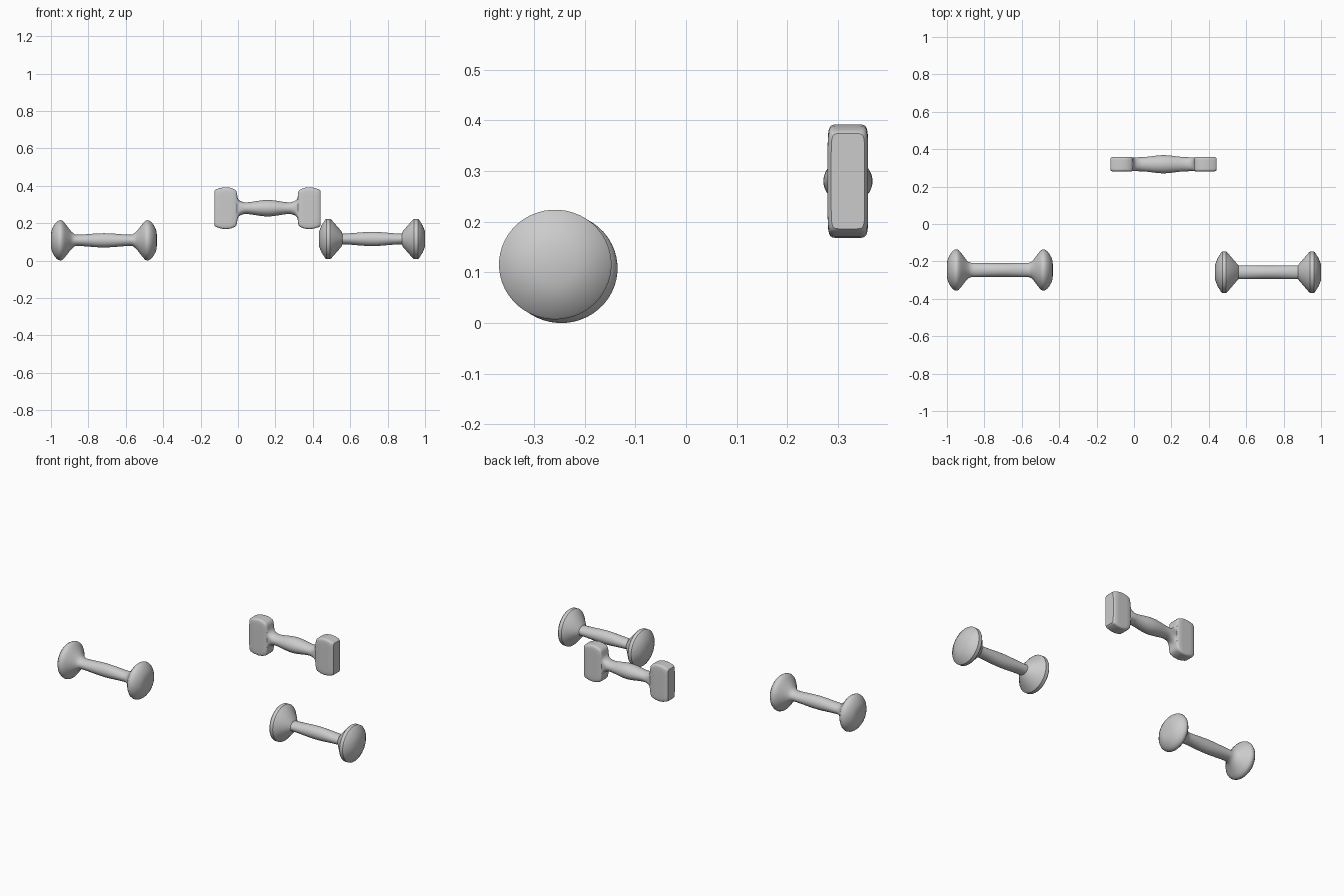
import bpy, bmesh
from math import cos, sin, pi, copysign

if "Cube" in bpy.data.objects:
    bpy.data.objects.remove(bpy.data.objects["Cube"])


def section(hy, hz, n, sides):
    """Superellipse ring: n = 2 is an ellipse, large n a rounded rectangle."""
    pts = []
    for i in range(sides):
        a = 2 * pi * (i + 0.5) / sides
        c, s = cos(a), sin(a)
        pts.append((copysign(abs(c) ** (2 / n), c) * hy,
                    copysign(abs(s) ** (2 / n), s) * hz))
    return pts


def dumbbell(name, centre, half, stations, sides, angle):
    """Loft the end-to-middle stations (offset from end, hy, hz, n), mirrored in x."""
    rows = [(-half + d, hy, hz, n) for d, hy, hz, n in stations]
    rows += [(-x, hy, hz, n) for x, hy, hz, n in reversed(rows) if x < -1e-4]
    bm = bmesh.new()
    rings = [[bm.verts.new((x, y, z)) for y, z in section(hy, hz, n, sides)]
             for x, hy, hz, n in rows]
    for a, b in zip(rings, rings[1:]):
        for i in range(sides):
            j = (i + 1) % sides
            bm.faces.new((a[i], a[j], b[j], b[i]))
    bm.faces.new(rings[0])
    bm.faces.new(rings[-1])
    bmesh.ops.recalc_face_normals(bm, faces=bm.faces)
    mesh = bpy.data.meshes.new(name)
    bm.to_mesh(mesh)
    bm.free()
    ob = bpy.data.objects.new(name, mesh)
    bpy.context.collection.objects.link(ob)
    ob.location = centre
    bpy.ops.object.select_all(action='DESELECT')
    bpy.context.view_layer.objects.active = ob
    ob.select_set(True)
    bpy.ops.object.shade_smooth_by_angle(angle=angle)


def grip(start, half, ends, middle, steps=10):
    """Handle stations swelling smoothly from the head to the middle."""
    out = []
    for i in range(steps + 1):
        t = i / steps
        w = (1 - cos(pi * t)) / 2
        out.append((start + (half - start) * t,
                    ends[0] + (middle[0] - ends[0]) * w,
                    ends[1] + (middle[1] - ends[1]) * w, 2))
    return out


def round_head(profile):
    return [(d, r, r * 0.975, 2) for d, r in profile]


H = 0.283

# Left dumbbell: soft rounded heads
soft = [(0, 0.03), (0.002, 0.05), (0.008, 0.068), (0.018, 0.086), (0.03, 0.101),
        (0.042, 0.109), (0.052, 0.111), (0.062, 0.107), (0.074, 0.094),
        (0.09, 0.073), (0.105, 0.053), (0.115, 0.043)]
dumbbell("rounded_dumbbell", (-0.717, -0.246, 0.1082), H,
         round_head(soft) + grip(0.13, H, (0.038, 0.03), (0.038, 0.038)), 48, 0.7)

# Right dumbbell: crisp bevelled disc heads
crisp = [(0, 0.042), (0.013, 0.075), (0.033, 0.107), (0.038, 0.111),
         (0.058, 0.111), (0.065, 0.106), (0.118, 0.044)]
dumbbell("disc_dumbbell", (0.717, -0.258, 0.1155), H,
         round_head(crisp) + grip(0.124, H, (0.037, 0.029), (0.037, 0.038)), 48, 0.4)

# Rear dumbbell: flat block heads with a swelling grip
block = [(0, 0.033, 0.094, 9), (0.004, 0.036, 0.098, 9), (0.012, 0.04, 0.102, 9),
         (0.035, 0.04, 0.109, 9), (0.06, 0.04, 0.112, 9), (0.085, 0.04, 0.109, 9),
         (0.108, 0.04, 0.1, 9), (0.116, 0.037, 0.092, 8), (0.12, 0.035, 0.08, 6),
         (0.122, 0.036, 0.058, 4), (0.128, 0.036, 0.045, 3), (0.14, 0.037, 0.037, 2.3)]
dumbbell("block_dumbbell", (0.158, 0.3195, 0.28), H,
         block + grip(0.16, H, (0.038, 0.031), (0.0485, 0.044)), 64, 0.6)
